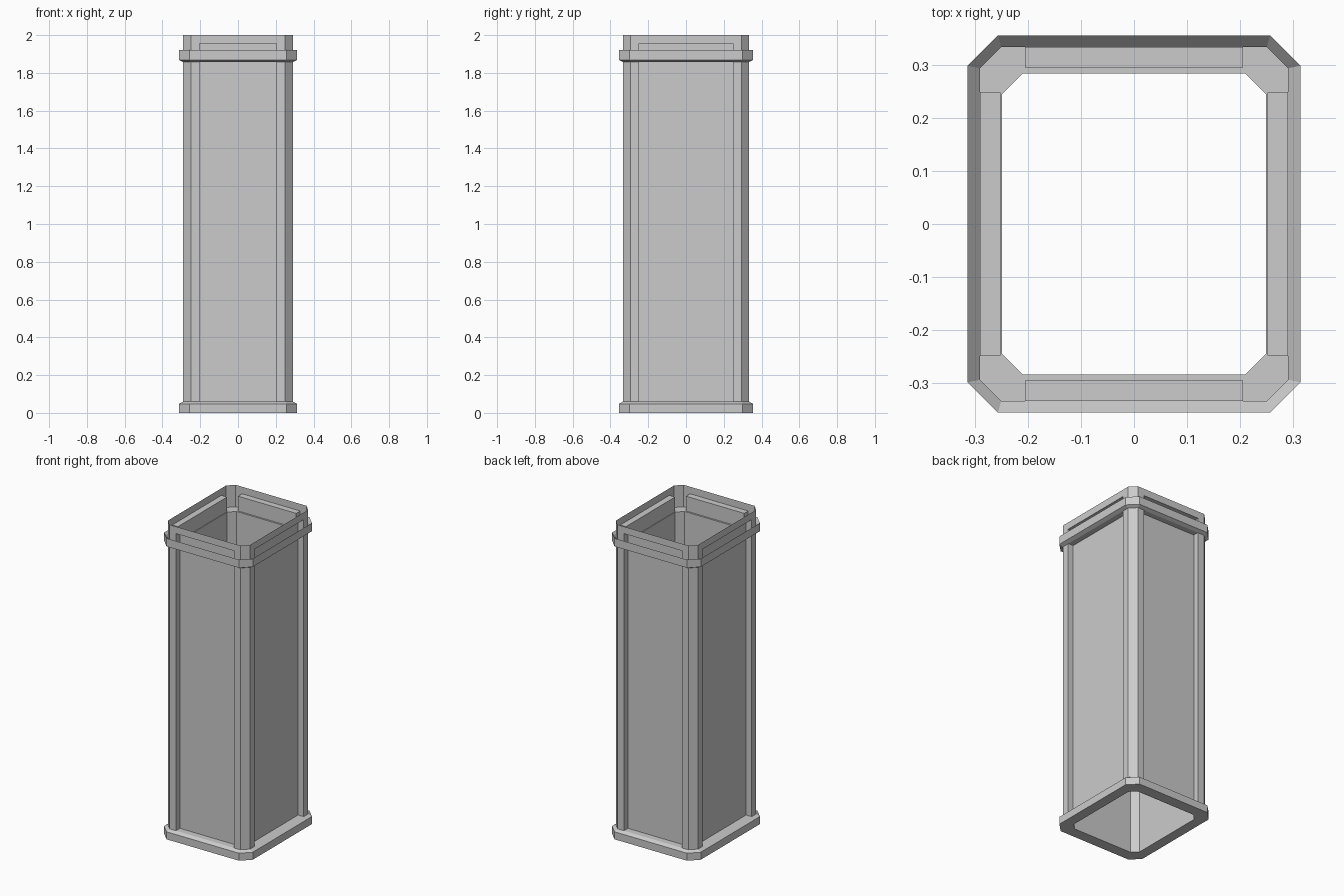
import bpy
import bmesh

cube = bpy.data.objects.get("Cube")
if cube:
    bpy.data.objects.remove(cube, do_unlink=True)

grey = bpy.data.materials.new("plain grey")
grey.use_nodes = True
colour = (0.6, 0.6, 0.6, 1)
grey.diffuse_color = colour
grey.node_tree.nodes["Principled BSDF"].inputs["Base Color"].default_value = colour

# Chamfered rectangles: half width, half depth, and where each side ends
BODY = (0.29, 0.333, 0.25, 0.293)
TRIM = (0.313, 0.355, 0.256, 0.298)
INNER = (0.248, 0.283, 0.21, 0.245)


def octagon(bm, shape, z):
    hx, hy, cx, cy = shape
    points = [(hx, -cy), (hx, cy), (cx, hy), (-cx, hy),
              (-hx, cy), (-hx, -cy), (-cx, -hy), (cx, -hy)]
    return [bm.verts.new((x, y, z)) for x, y in points]


def loft(bm, profile, closed=False):
    loops = [octagon(bm, shape, z) for shape, z in profile]
    pairs = list(zip(loops, loops[1:]))
    if closed:
        pairs.append((loops[-1], loops[0]))
    return [bm.faces.new((a[i], a[(i + 1) % 8], b[(i + 1) % 8], b[i]))
            for a, b in pairs for i in range(8)]


def finish(bm, name):
    mesh = bpy.data.meshes.new(name)
    bm.to_mesh(mesh)
    bm.free()
    mesh.materials.append(grey)
    obj = bpy.data.objects.new(name, mesh)
    bpy.context.collection.objects.link(obj)
    return obj


# Thin outer shell with a sunken panel on each of the four flat sides
bm = bmesh.new()
walls = loft(bm, [(BODY, 0.015), (BODY, 2.0)])
panels = walls[::2]
bm.normal_update()
bmesh.ops.inset_individual(bm, faces=panels, thickness=0.045, use_even_offset=True)
bmesh.ops.inset_individual(bm, faces=panels, thickness=0.0005, depth=-0.039,
                           use_even_offset=True)
finish(bm, "panelled_shell")

# Inner lining with a ledge near the top, joined to the flared foot
bm = bmesh.new()
loft(bm, [(BODY, 1.86), (INNER, 1.86), (INNER, 0), (TRIM, 0),
          (TRIM, 0.048), (BODY, 0.06)])
finish(bm, "lining_and_foot")

# Raised collar whose top slopes in towards the shell
bm = bmesh.new()
loft(bm, [(BODY, 1.857), (TRIM, 1.868), (TRIM, 1.92), (BODY, 1.895)], closed=True)
finish(bm, "collar")
